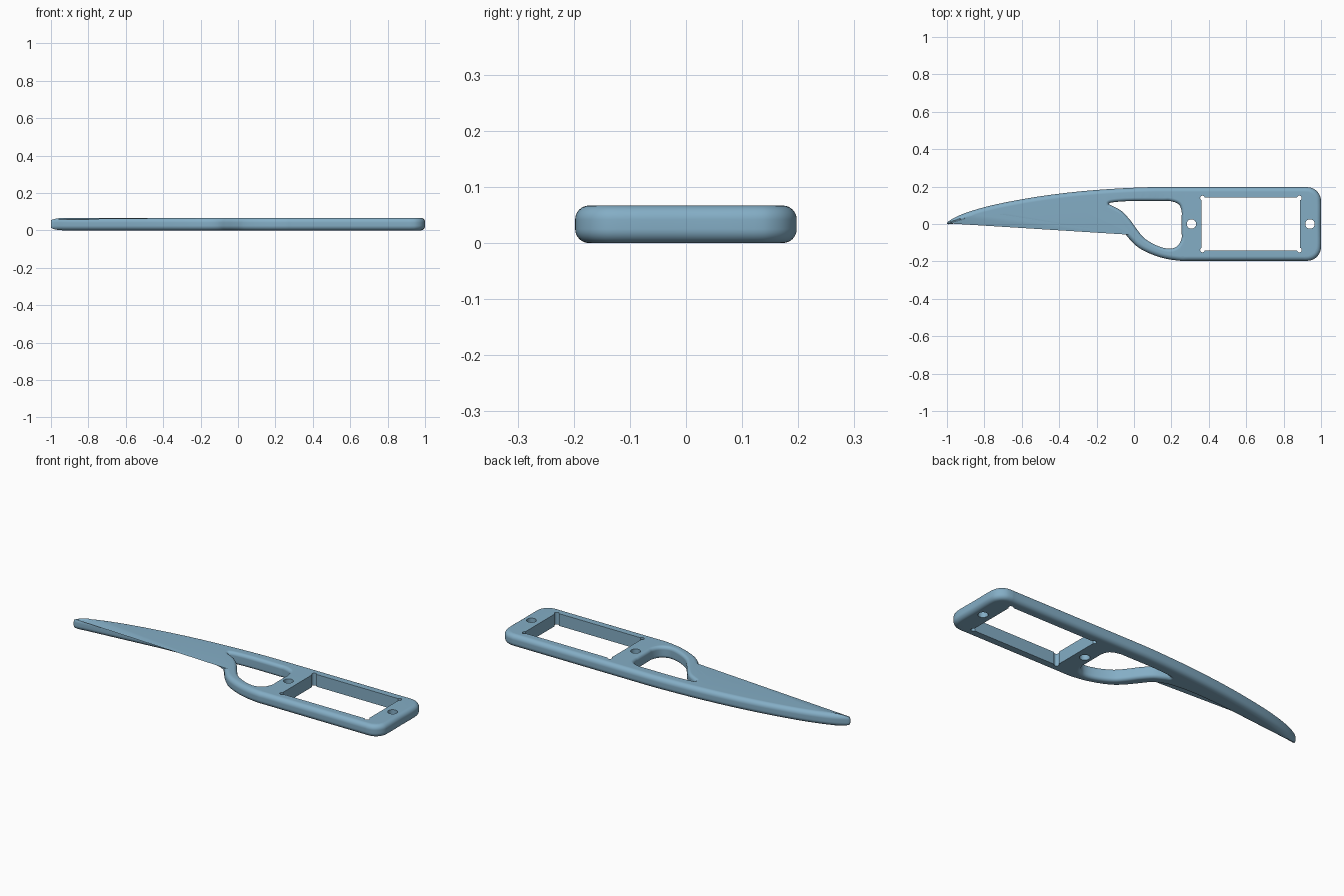
import bpy, bmesh, math
from mathutils import Vector

if "Cube" in bpy.data.objects:
    bpy.data.objects.remove(bpy.data.objects["Cube"])

H = 0.067          # plate thickness
blue = bpy.data.materials.new("soft blue")
blue.diffuse_color = (0.23, 0.42, 0.56, 1)
blue.use_nodes = True
blue.node_tree.nodes["Principled BSDF"].inputs["Base Color"].default_value = blue.diffuse_color


def spline(pts, steps=5):
    """Closed centripetal Catmull-Rom curve through the points."""
    p = [Vector(q) for q in pts]
    n, out = len(p), []
    for i in range(n):
        a, b, c, d = (p[(i + k) % n] for k in (-1, 0, 1, 2))
        t1 = (b - a).length ** 0.5
        t2 = t1 + (c - b).length ** 0.5
        t3 = t2 + (d - c).length ** 0.5
        for s in range(steps):
            t = t1 + (t2 - t1) * s / steps
            a1 = a.lerp(b, t / t1)
            a2 = b.lerp(c, (t - t1) / (t2 - t1))
            a3 = c.lerp(d, (t - t2) / (t3 - t2))
            b1 = a1.lerp(a2, t / t2)
            b2 = a2.lerp(a3, (t - t1) / (t3 - t1))
            out.append(b1.lerp(b2, (t - t1) / (t2 - t1)))
    return out


def make(name, rings):
    """Skin a stack of rings into a closed solid."""
    bm = bmesh.new()
    vs = [[bm.verts.new(c) for c in ring] for ring in rings]
    n = len(rings[0])
    for lo, hi in zip(vs, vs[1:]):
        for i in range(n):
            j = (i + 1) % n
            bm.faces.new((lo[i], lo[j], hi[j], hi[i]))
    caps = [bm.faces.new(vs[0][::-1]), bm.faces.new(vs[-1])]
    bmesh.ops.triangulate(bm, faces=caps)
    bmesh.ops.recalc_face_normals(bm, faces=bm.faces)
    me = bpy.data.meshes.new(name)
    bm.to_mesh(me)
    bm.free()
    me.materials.append(blue)
    ob = bpy.data.objects.new(name, me)
    bpy.context.collection.objects.link(ob)
    return ob


def rounded(loop, r, sign, limit, steps=6):
    """Rings following a rounded rim: sign 1 insets, -1 flares outward."""
    n, top = len(loop), []
    for k in range(steps + 1):
        d = r * (1 - math.cos(math.pi / 2 * k / steps))
        ring = []
        for i, p in enumerate(loop):
            t = (loop[(i + 1) % n] - loop[i - 1]).normalized()
            e = min(d, limit(p))
            q = p + Vector((-t.y, t.x)) * e * sign
            ring.append((q.x, q.y, H - r + math.sqrt(max(0, r * r - (r - e) ** 2))))
        top.append(ring)
    bottom = [[(x, y, H - z) for x, y, z in ring] for ring in reversed(top)]
    return bottom + top


def arc(cx, cy, r, a0, a1, n):
    return [(cx + r * math.cos(math.radians(a0 + (a1 - a0) * i / n)),
             cy + r * math.sin(math.radians(a0 + (a1 - a0) * i / n))) for i in range(n + 1)]


# Outer outline, counter-clockwise from the tail tip along the lower edge
outline = [(-1, 0), (-0.93, 0.007), (-0.72, 0.028), (-0.5, 0.05), (-0.34, 0.058),
           (-0.235, 0.055), (-0.155, 0.041), (-0.1, 0.012), (-0.065, -0.03),
           (-0.02, -0.085), (0.03, -0.13), (0.14, -0.178), (0.25, -0.197), (0.29, -0.197),
           (0.6, -0.197), (0.9, -0.197)]
outline += arc(0.925, -0.122, 0.075, -90, 0, 4) + [(1, 0)] + arc(0.925, 0.122, 0.075, 0, 90, 4)
outline += [(0.9, 0.197), (0.5, 0.197), (0.16, 0.197), (0.1, 0.197), (0, 0.194), (-0.2, 0.182),
            (-0.4, 0.162), (-0.6, 0.132), (-0.8, 0.09), (-0.93, 0.048), (-0.98, 0.022),
            (-1, 0.007)]
body = make("handle_frame", rounded(spline(outline), 0.025, 1,
                                    lambda p: 0.003 + 0.28 * max(0, p.x + 1)))

# Finger opening with a softened rim
finger = [(-0.135, 0.107), (-0.112, 0.095), (-0.065, 0.068), (-0.02, 0.02), (0.02, -0.035),
          (0.06, -0.08), (0.14, -0.122), (0.198, -0.132), (0.235, -0.115), (0.255, -0.075),
          (0.255, -0.05), (0.255, 0.04), (0.255, 0.065), (0.24, 0.105), (0.19, 0.123),
          (0.16, 0.123), (0, 0.123), (-0.085, 0.119), (-0.13, 0.112)]
rings = rounded(spline(finger, 4), 0.018, -1, lambda p: 1)
rings = [[(x, y, -0.02) for x, y, z in rings[0]]] + rings + [[(x, y, H + 0.02) for x, y, z in rings[-1]]]
cutters = [make("finger_cutter", rings)]


def prism(name, pts):
    cutters.append(make(name, [[(x, y, z) for x, y in pts] for z in (-0.03, H + 0.03)]))


# Rectangular window with relief holes in its corners
x0, x1, yw = 0.362, 0.888, 0.143
prism("window_cutter", [(x0, -yw), (x1, -yw), (x1, yw), (x0, yw)])
for x in (x0 + 0.004, x1 - 0.004):
    for y in (-yw + 0.004, yw - 0.004):
        prism("relief_cutter", arc(x, y, 0.0125, 0, 345, 23))
# Screw holes
for x in (0.307, 0.941):
    prism("screw_cutter", arc(x, 0, 0.025, 0, 348.75, 31))

for c in cutters:
    c.hide_render = True
    c.hide_set(True)
    m = body.modifiers.new("cut", 'BOOLEAN')
    m.operation, m.solver, m.object = 'DIFFERENCE', 'EXACT', c

# Apply the cuts, then smooth the rounded rims only
bpy.context.view_layer.update()
done = bpy.data.meshes.new_from_object(body.evaluated_get(bpy.context.evaluated_depsgraph_get()))
body.modifiers.clear()
body.data = done
for c in cutters:
    bpy.data.objects.remove(c)
bpy.context.view_layer.objects.active = body
body.select_set(True)
bpy.ops.object.shade_smooth_by_angle(angle=math.radians(35))
body.modifiers.new("even_shading", 'WEIGHTED_NORMAL').keep_sharp = True
